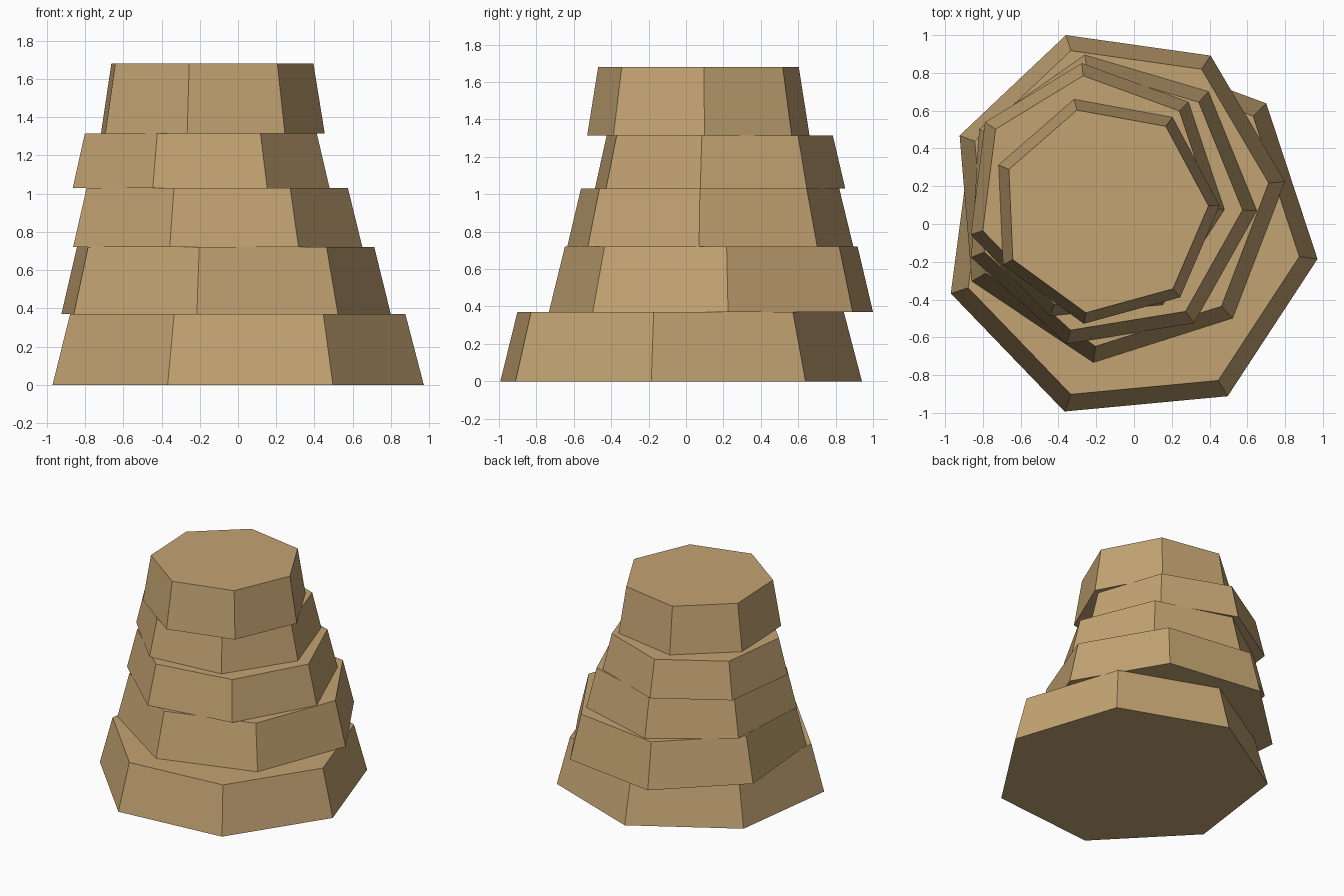
import bpy
import math

cube = bpy.data.objects.get("Cube")
if cube:
    bpy.data.objects.remove(cube, do_unlink=True)

# Single sandstone colour
stone = bpy.data.materials.new("sandstone_tan")
stone.use_nodes = True
colour = (0.55, 0.37, 0.17, 1.0)
stone.diffuse_color = colour
bsdf = stone.node_tree.nodes["Principled BSDF"]
bsdf.inputs["Base Color"].default_value = colour
bsdf.inputs["Roughness"].default_value = 0.9

SIDES = 7
TAPER = 0.903


def add_tier(name, centre, radius, turn, bottom, top):
    """Tapered seven-sided rock slab, turned about z (degrees)."""
    bpy.ops.mesh.primitive_cone_add(
        vertices=SIDES, radius1=radius, radius2=radius * TAPER,
        depth=top - bottom, location=(*centre, (bottom + top) / 2))
    tier = bpy.context.object
    tier.name = name
    # Cone vertices start on +y, so bring the first one to +x before turning
    tier.rotation_euler.z = math.radians(turn - 90)
    tier.data.materials.append(stone)
    return tier


# Stacked slabs, each shifted and turned a little
add_tier("base_slab", (-0.02, -0.055), 1.00, -7.5, 0.00, 0.37)
add_tier("lower_slab", (-0.09, 0.15), 0.892, 4.8, 0.37, 0.72)
add_tier("middle_slab", (-0.134, 0.119), 0.786, -3.6, 0.72, 1.03)
add_tier("upper_slab", (-0.208, 0.163), 0.692, -7.2, 1.03, 1.315)
add_tier("top_slab", (-0.156, 0.072), 0.61, 2.5, 1.315, 1.68)
